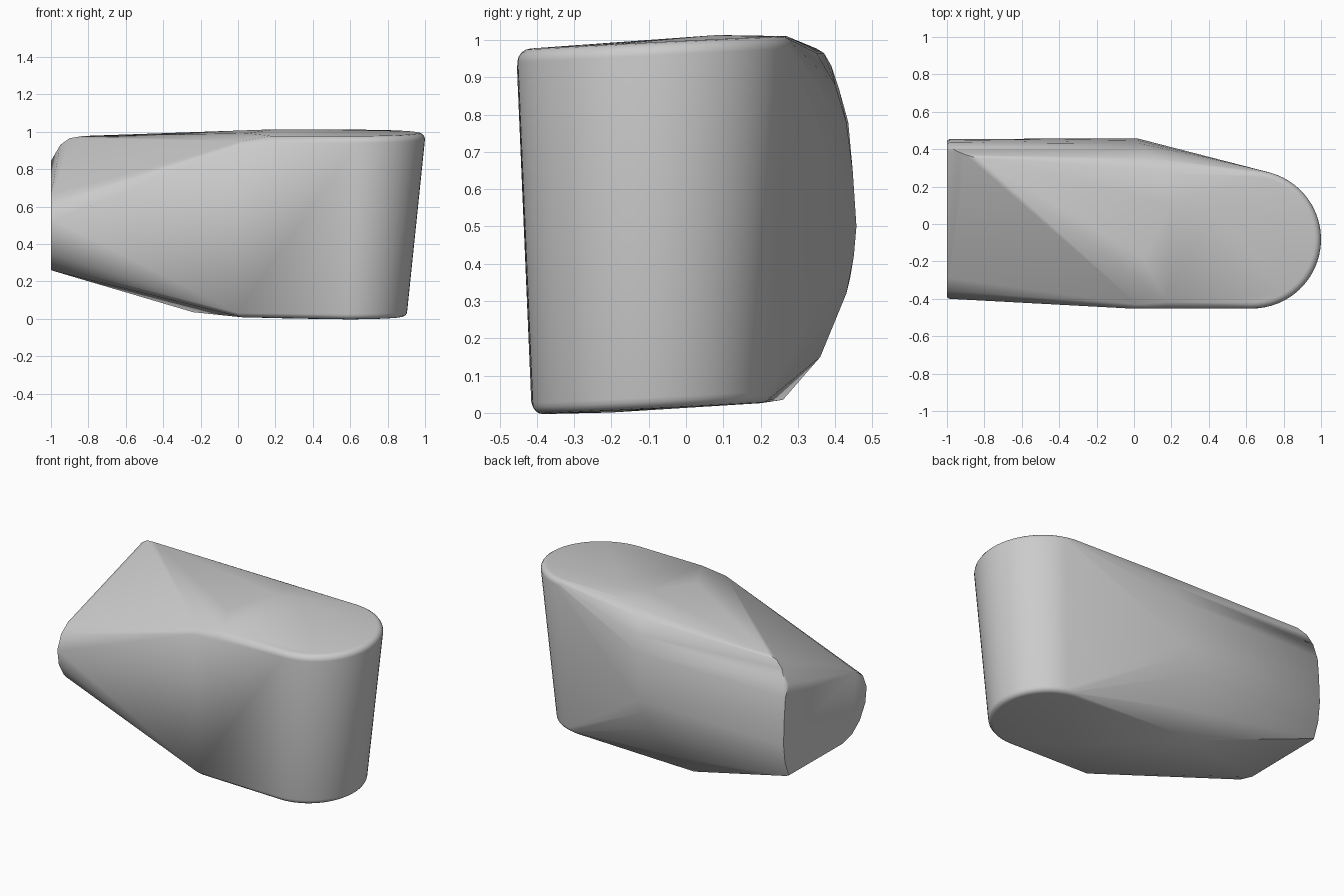
import bpy, bmesh, math
from mathutils import Vector

old = bpy.data.objects.get("Cube")
if old:
    bpy.data.objects.remove(old, do_unlink=True)

grey = bpy.data.materials.new("plain grey")
grey.use_nodes = True
grey.diffuse_color = (0.6, 0.6, 0.6, 1)
grey.node_tree.nodes["Principled BSDF"].inputs["Base Color"].default_value = (0.6, 0.6, 0.6, 1)

points = []


def end_ring(cx, cy, radius, z, tilt, fillet, up):
    """Half round end with a filleted rim, leaning with y."""
    for k in range(5):
        a = math.radians(90 * k / 4)
        r = radius - fillet * (1 - math.cos(a))
        for i in range(33):
            t = math.radians(-90 + 175 * i / 32)
            y = cy + r * math.sin(t)
            points.append((cx + r * math.cos(t), y,
                           z + tilt * y + up * fillet * (math.sin(a) - 1)))


# Rounded end, wider at the top
end_ring(0.63, -0.082, 0.37, 0.998, 0.05, 0.035, 1)
end_ring(0.583, -0.09, 0.322, 0.016, 0.05, 0.03, -1)

# Flat end cap, with a slightly smaller outer rim
cap = [(0.40, 0.26), (0.44, 0.36), (0.455, 0.48), (0.447, 0.65), (0.435, 0.78),
       (0.40, 0.85), (-0.29, 0.67), (-0.36, 0.62), (-0.4, 0.53), (-0.385, 0.43),
       (-0.33, 0.34), (-0.25, 0.28), (-0.15, 0.255)]
for y, z in cap:
    points.append((-0.985, y, z))
    points.append((-1, y * 0.98, 0.5 + (z - 0.5) * 0.98))

# Rounded upper corner of the cap
points += [(-0.98, 0.41, 0.87), (-0.95, 0.39, 0.93), (-0.9, 0.37, 0.965), (-0.83, 0.35, 0.977)]

# Curved back, ending in a slanted crease
for x, y, z in [(-0.24, 0.26, 0.035), (-0.17, 0.36, 0.15), (-0.06, 0.43, 0.32), (0, 0.45, 0.42),
                (0.02, 0.457, 0.5), (0.02, 0.447, 0.65), (0.03, 0.43, 0.78),
                (0.06, 0.40, 0.88), (0.1, 0.35, 0.965), (0.15, 0.27, 1.01)]:
    points.append((x, y, z))

# Front corners and shallow top crown
points += [(0, -0.453, 0.92), (0.02, -0.43, 0.95), (0.17, -0.452, 0.942), (0.18, -0.418, 0.977),
           (0.05, -0.18, 0.992), (0.4, 0.08, 1.013), (0.2, 0.1, 1.013),
           (0, -0.415, 0.03), (0.02, -0.39, 0.008), (0.3, -0.2, 0.001)]

# Body wrapped tightly around the profiles
bm = bmesh.new()
for p in points:
    bm.verts.new(Vector(p))
hull = bmesh.ops.convex_hull(bm, input=bm.verts)
loose = {v for v in hull["geom_interior"] + hull["geom_unused"] if isinstance(v, bmesh.types.BMVert)}
bmesh.ops.delete(bm, geom=list(loose), context="VERTS")
bmesh.ops.remove_doubles(bm, verts=bm.verts, dist=0.001)
bmesh.ops.dissolve_limit(bm, angle_limit=0.01, verts=bm.verts, edges=bm.edges)
bmesh.ops.recalc_face_normals(bm, faces=bm.faces)
mesh = bpy.data.meshes.new("body")
bm.to_mesh(mesh)
bm.free()
mesh.materials.append(grey)
body = bpy.data.objects.new("body", mesh)
bpy.context.collection.objects.link(body)
bpy.context.view_layer.objects.active = body
body.select_set(True)
bpy.ops.object.shade_smooth_by_angle(angle=math.radians(35))
